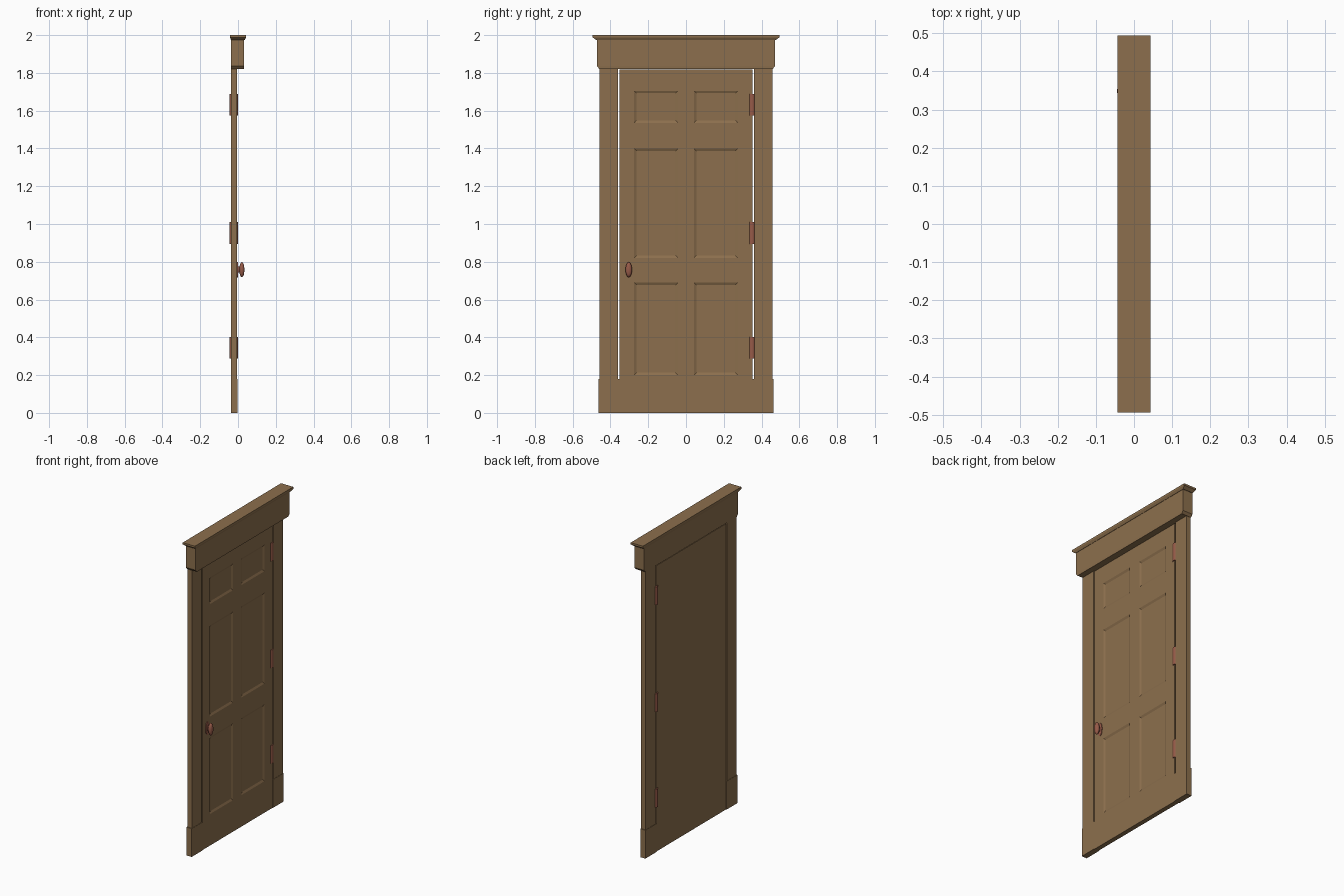
import bpy, bmesh, math
from mathutils import Matrix, Vector

if "Cube" in bpy.data.objects:
    bpy.data.objects.remove(bpy.data.objects["Cube"])


def material(name, rgb):
    m = bpy.data.materials.new(name)
    m.diffuse_color = (*rgb, 1)
    m.use_nodes = True
    m.node_tree.nodes["Principled BSDF"].inputs["Base Color"].default_value = m.diffuse_color
    return m


WOOD = material("brown wood", (0.262, 0.159, 0.074))
COPPER = material("aged copper", (0.305, 0.102, 0.065))


def finish(name, bm, mat, smooth=False):
    bmesh.ops.recalc_face_normals(bm, faces=bm.faces)
    me = bpy.data.meshes.new(name)
    bm.to_mesh(me)
    bm.free()
    me.materials.append(mat)
    ob = bpy.data.objects.new(name, me)
    bpy.context.collection.objects.link(ob)
    if smooth:
        bpy.ops.object.select_all(action='DESELECT')
        ob.select_set(True)
        bpy.context.view_layer.objects.active = ob
        bpy.ops.object.shade_smooth_by_angle(angle=math.radians(40))
    return ob


def box(name, lo, hi):
    bm = bmesh.new()
    bmesh.ops.create_cube(bm, size=1)
    for v in bm.verts:
        v.co = Vector([lo[i] + (v.co[i] + 0.5) * (hi[i] - lo[i]) for i in range(3)])
    return finish(name, bm, WOOD)


def stacked(name, levels):
    """Rectangular rings (z, x0, x1, half width) joined from bottom to top."""
    bm = bmesh.new()
    rings = [[bm.verts.new(p) for p in ((x0, -w, z), (x1, -w, z), (x1, w, z), (x0, w, z))]
             for z, x0, x1, w in levels]
    for a, b in zip(rings, rings[1:]):
        for i in range(4):
            j = (i + 1) % 4
            bm.faces.new((a[i], a[j], b[j], b[i]))
    bm.faces.new(rings[0])
    bm.faces.new(rings[-1])
    return finish(name, bm, WOOD)


# Door leaf: grid front with six sunken panels, flat back
FRONT, BACK = -0.005, -0.034
ys = [-0.352, -0.275, -0.042, 0.042, 0.275, 0.352]
zs = [0.0, 0.20, 0.69, 0.82, 1.40, 1.535, 1.705, 1.817]
bm = bmesh.new()
grid = [[bm.verts.new((FRONT, y, z)) for z in zs] for y in ys]
panels = []
for i in range(len(ys) - 1):
    for k in range(len(zs) - 1):
        f = bm.faces.new((grid[i][k], grid[i + 1][k], grid[i + 1][k + 1], grid[i][k + 1]))
        if i in (1, 3) and k in (1, 3, 5):
            panels.append(f)
bm.normal_update()
rim = [e for e in bm.edges if e.is_boundary]
bmesh.ops.inset_individual(bm, faces=panels, thickness=0.018, depth=-0.006)
ext = bmesh.ops.extrude_edge_only(bm, edges=rim)["geom"]
for v in ext:
    if isinstance(v, bmesh.types.BMVert):
        v.co.x = BACK
bmesh.ops.contextual_create(bm, geom=[e for e in ext if isinstance(e, bmesh.types.BMEdge)])
finish("door_leaf", bm, WOOD)

# Jambs and plinth blocks on both sides
for side, s in (("left", -1), ("right", 1)):
    a, b = sorted((s * 0.360, s * 0.457))
    box("jamb_" + side, (-0.036, a, 0.17), (-0.004, b, 1.823))
    a, b = sorted((s * 0.352, s * 0.462))
    box("plinth_" + side, (-0.038, a, 0.0), (-0.002, b, 0.18))

# Lintel with tapered ends, and flared cornice cap
stacked("lintel", [(1.821, -0.036, 0.032, 0.459), (1.836, -0.036, 0.033, 0.472),
                   (1.976, -0.036, 0.033, 0.472)])
stacked("cornice", [(1.974, -0.037, 0.035, 0.475), (1.988, -0.043, 0.043, 0.494),
                    (2.0, -0.043, 0.043, 0.494)])

# Hinge barrels
for n, z in enumerate((0.345, 0.952, 1.632)):
    bm = bmesh.new()
    bmesh.ops.create_cone(bm, cap_ends=True, segments=16, radius1=1, radius2=1, depth=1,
                          matrix=Matrix.Translation((-0.022, 0.349, z))
                          @ Matrix.Diagonal((0.023, 0.021, 0.115, 1)))
    finish(f"hinge_{n + 1}", bm, COPPER, True)

# Knob with stem and rosette, turned along x and squashed sideways
profile = [(-0.006, 0.0), (-0.006, 0.042), (-0.001, 0.042), (0.001, 0.016), (0.008, 0.016),
           (0.011, 0.029), (0.016, 0.038), (0.021, 0.040), (0.027, 0.036),
           (0.032, 0.024), (0.034, 0.0)]
bm = bmesh.new()
vs = [bm.verts.new((x, 0, r)) for x, r in profile]
es = [bm.edges.new(p) for p in zip(vs, vs[1:])]
bmesh.ops.spin(bm, geom=vs + es, cent=(0, 0, 0), axis=(1, 0, 0), angle=math.tau,
               steps=16, use_merge=True)
bmesh.ops.remove_doubles(bm, verts=bm.verts, dist=0.0001)
for v in bm.verts:
    v.co = (v.co.x, -0.303 + v.co.y * 0.43, 0.758 + v.co.z)
finish("knob", bm, COPPER, True)
